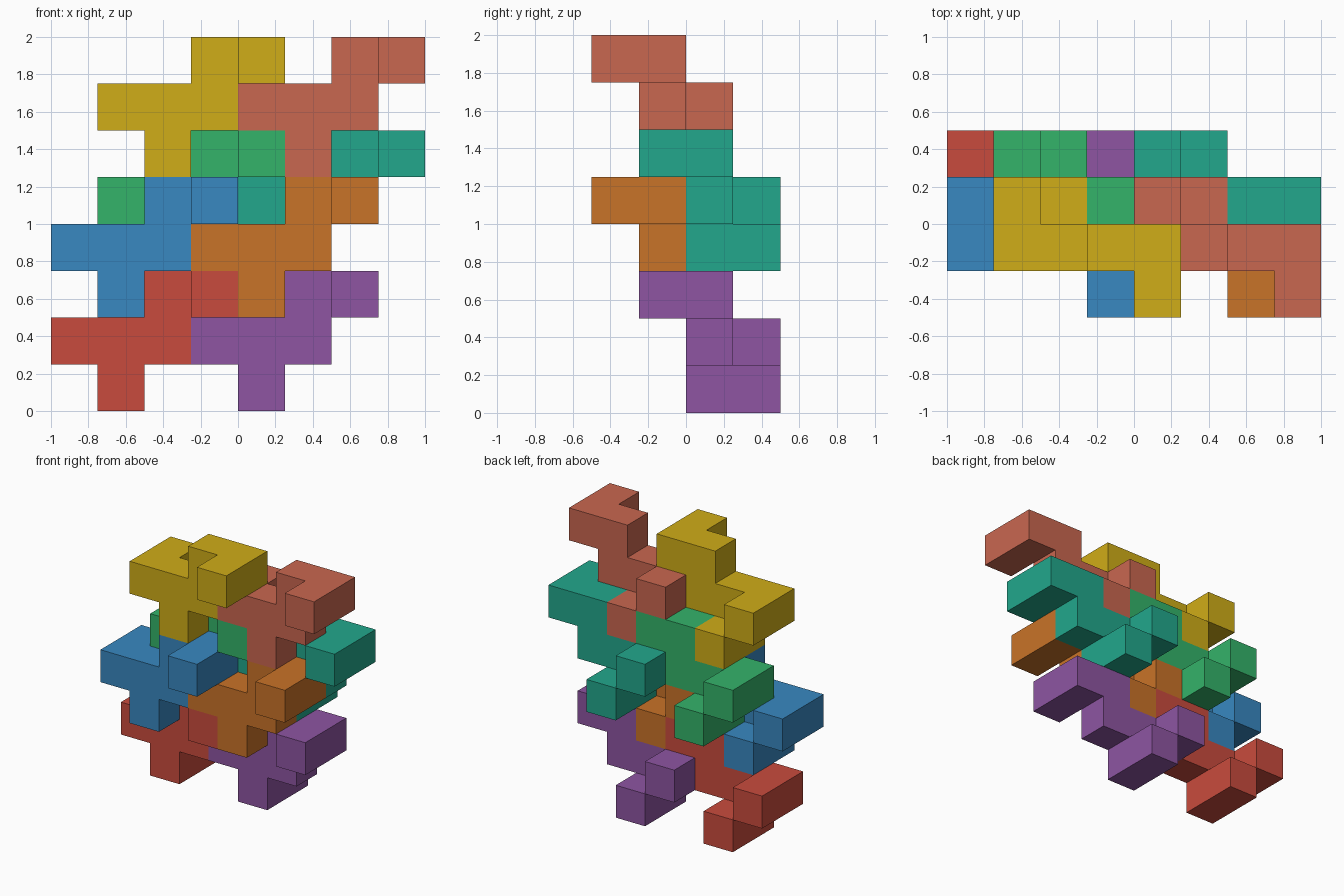
import bpy, bmesh
from mathutils import Vector

if "Cube" in bpy.data.objects:
    bpy.data.objects.remove(bpy.data.objects["Cube"])

U = 0.25                              # edge of one unit cube
ORIGIN = Vector((-1.0, -0.5, 0.0))    # corner of the cell grid

# Nine unit cubes (x, y, z) shared by every interlocking piece
SHAPE = [(1, 0, 0), (1, 1, 0),
         (0, 0, 1), (1, 0, 1), (2, 0, 1), (0, 1, 1),
         (2, 0, 2), (3, 0, 2), (3, -1, 2)]

# name: (grid offset, sRGB colour)
PIECES = {
    "red_piece": ((0, 2, 0), "C94B3D"),
    "purple_piece": ((3, 2, 0), "8E55A2"),
    "blue_piece": ((0, 1, 2), "3888C1"),
    "orange_piece": ((3, 1, 2), "C97328"),
    "green_piece": ((1, 2, 3), "34B36A"),
    "teal_piece": ((4, 2, 3), "22A78C"),
    "yellow_piece": ((1, 1, 5), "D0AD18"),
    "salmon_piece": ((4, 1, 5), "C96750"),
}


def linear(hex_colour):
    vals = [int(hex_colour[i:i + 2], 16) / 255 for i in (0, 2, 4)]
    return [v / 12.92 if v <= 0.04045 else ((v + 0.055) / 1.055) ** 2.4 for v in vals] + [1.0]


def polycube(name, offset, colour):
    cells = {tuple(a + b for a, b in zip(c, offset)) for c in SHAPE}
    bm = bmesh.new()
    verts = {}

    def vert(p):
        if p not in verts:
            verts[p] = bm.verts.new(ORIGIN + Vector(p) * U)
        return verts[p]

    # Outer skin: one quad wherever a cell has no neighbour
    for cell in cells:
        for axis in range(3):
            for side in (0, 1):
                near = list(cell)
                near[axis] += 2 * side - 1
                if tuple(near) in cells:
                    continue
                quad = []
                for a, b in ((0, 0), (1, 0), (1, 1), (0, 1)):
                    p = list(cell)
                    p[axis] += side
                    p[(axis + 1) % 3] += a
                    p[(axis + 2) % 3] += b
                    quad.append(vert(tuple(p)))
                bm.faces.new(quad if side else quad[::-1])

    # Merge coplanar quads into clean flat faces
    bmesh.ops.dissolve_limit(bm, angle_limit=0.01, verts=bm.verts[:], edges=bm.edges[:])
    mesh = bpy.data.meshes.new(name)
    bm.to_mesh(mesh)
    bm.free()
    mat = bpy.data.materials.new(name + "_colour")
    mat.diffuse_color = linear(colour)
    mat.use_nodes = True
    mat.node_tree.nodes["Principled BSDF"].inputs["Base Color"].default_value = mat.diffuse_color
    mesh.materials.append(mat)
    bpy.context.collection.objects.link(bpy.data.objects.new(name, mesh))


for piece, (offset, colour) in PIECES.items():
    polycube(piece, offset, colour)
